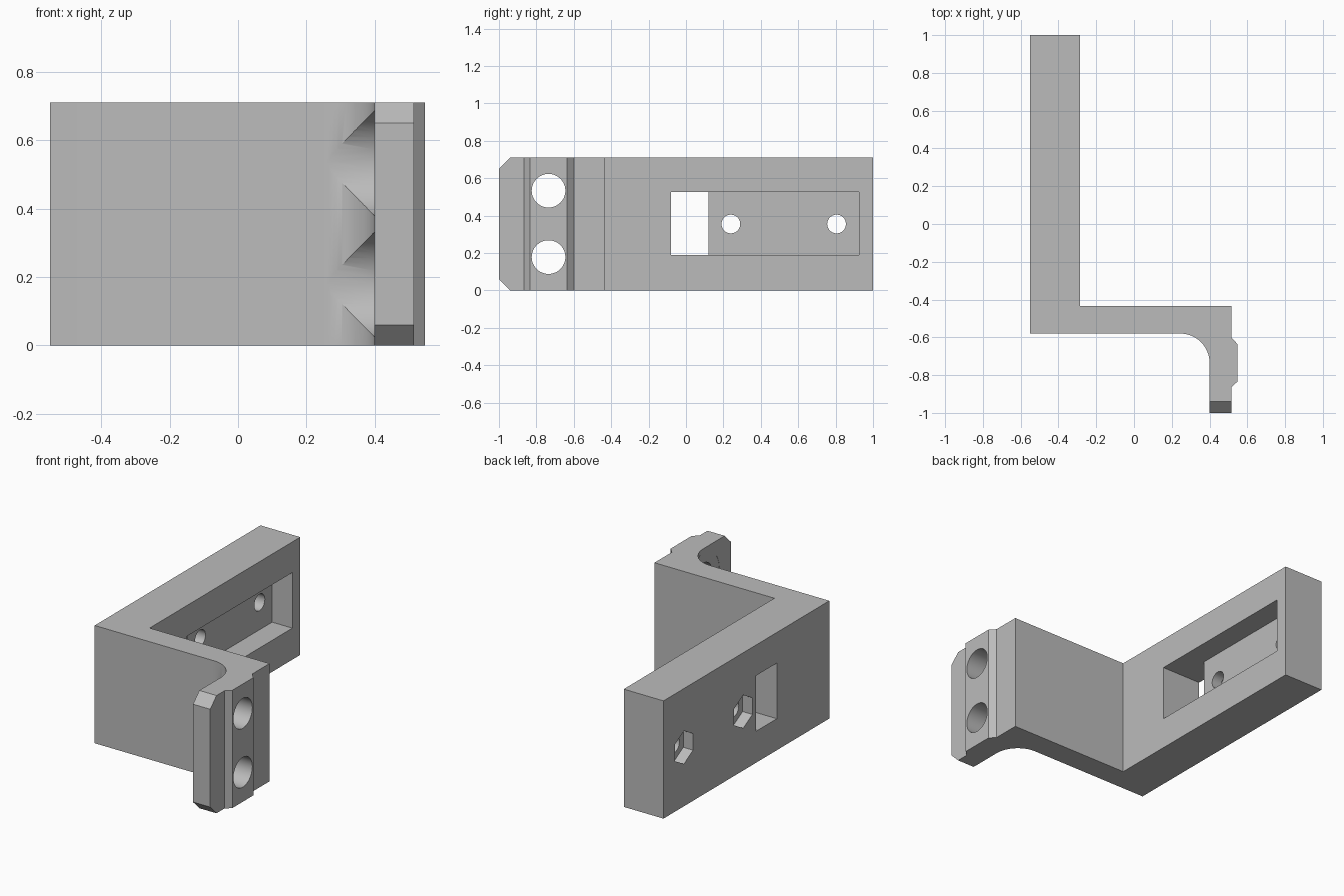
import bpy, bmesh, math
from mathutils import Matrix

cube = bpy.data.objects.get("Cube")
if cube:
    bpy.data.objects.remove(cube, do_unlink=True)

HEIGHT = 0.71
MID = HEIGHT / 2

grey = bpy.data.materials.new("light grey")
grey.use_nodes = True
colour = (0.5, 0.5, 0.5, 1)
grey.diffuse_color = colour
grey.node_tree.nodes["Principled BSDF"].inputs["Base Color"].default_value = colour


def make_object(name, bm):
    bmesh.ops.recalc_face_normals(bm, faces=bm.faces)
    mesh = bpy.data.meshes.new(name)
    bm.to_mesh(mesh)
    bm.free()
    mesh.materials.append(grey)
    obj = bpy.data.objects.new(name, mesh)
    bpy.context.collection.objects.link(obj)
    return obj


def prism(name, points, offset):
    """Extrude a closed outline of 3D points along an offset."""
    bm = bmesh.new()
    face = bm.faces.new([bm.verts.new(p) for p in points])
    new = bmesh.ops.extrude_face_region(bm, geom=[face])
    verts = [v for v in new["geom"] if isinstance(v, bmesh.types.BMVert)]
    bmesh.ops.translate(bm, verts=verts, vec=offset)
    return make_object(name, bm)


def cut(body, cutter):
    cutter.hide_render = True
    mod = body.modifiers.new("cut", "BOOLEAN")
    mod.operation = "DIFFERENCE"
    mod.solver = "EXACT"
    mod.object = cutter
    bpy.context.view_layer.objects.active = body
    bpy.ops.object.modifier_apply(modifier=mod.name)
    bpy.data.objects.remove(cutter, do_unlink=True)


def cut_box(body, x0, x1, y0, y1, z0, z1):
    points = [(x0, y0, z0), (x0, y1, z0), (x0, y1, z1), (x0, y0, z1)]
    cut(body, prism("box_cutter", points, (x1 - x0, 0, 0)))


def cut_round(body, x0, x1, y, z, radius, sides=48):
    """Hole along x; six sides give a nut pocket with its points up and down."""
    points = []
    for i in range(sides):
        a = 2 * math.pi * i / sides
        points.append((x0, y + radius * math.sin(a), z + radius * math.cos(a)))
    cut(body, prism("hole_cutter", points, (x1 - x0, 0, 0)))


# Bracket outline seen from above, with a rounded inner corner
R = 0.155
arc = [(0.4 - R + R * math.sin(t), -0.58 - R + R * math.cos(t))
       for t in (math.pi / 2 * i / 20 for i in range(21))]
outline = [(-0.55, 1), (-0.55, -0.58)] + arc + [
    (0.4, -1), (0.515, -1), (0.515, -0.865), (0.547, -0.835), (0.547, -0.635),
    (0.515, -0.6), (0.515, -0.435), (-0.285, -0.435), (-0.285, 1)]
bracket = prism("bracket", [(x, y, 0) for x, y in outline], (0, 0, HEIGHT))

# Chamfered tip corners
for z, s in ((0, 1), (HEIGHT, -1)):
    tri = [(0.3, -1.06, z - s * 0.06), (0.3, -0.88, z - s * 0.06),
           (0.3, -1.06, z + s * 0.12)]
    cut(bracket, prism("chamfer_cutter", tri, (0.4, 0, 0)))

# Long recess and the window through it
cut_box(bracket, -0.42, -0.2, -0.08, 0.925, 0.19, 0.525)
cut_box(bracket, -0.7, -0.35, -0.08, 0.12, 0.19, 0.525)

# Bolt holes with nut pockets in the long arm
for y in (0.24, 0.805):
    cut_round(bracket, -0.7, -0.35, y, MID, 0.05)
    cut_round(bracket, -0.7, -0.485, y, MID, 0.1, 6)

# Mounting holes in the short arm, with clearance cut into the rounded corner
for z in (0.178, 0.533):
    cut_round(bracket, 0.3, 0.7, -0.735, z, 0.09)
    cut_round(bracket, 0.1, 0.401, -0.735, z, 0.154)

bpy.ops.object.select_all(action="DESELECT")
bracket.select_set(True)
bpy.context.view_layer.objects.active = bracket
bpy.ops.object.shade_smooth_by_angle(angle=math.radians(30))
